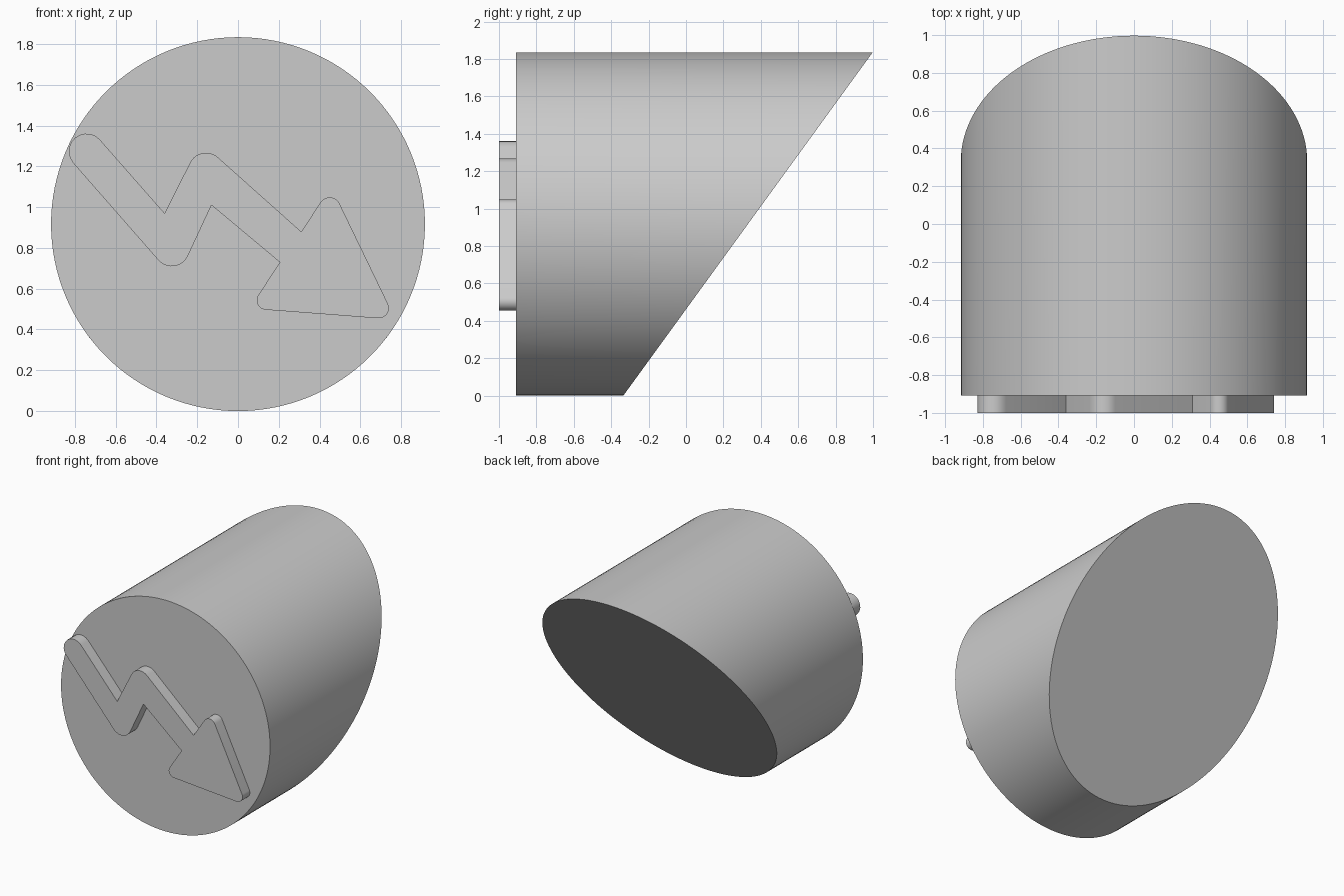
import bpy, bmesh, math
from mathutils import Vector, Matrix

cube = bpy.data.objects.get("Cube")
if cube:
    bpy.data.objects.remove(cube, do_unlink=True)

RADIUS, FRONT, BOLT_FRONT = 0.917, -0.908, -1.0
CUT_LOW, CUT_HIGH = -0.335, 0.997

grey = bpy.data.materials.new("plain grey")
grey.use_nodes = True
colour = (0.6, 0.6, 0.6, 1)
grey.diffuse_color = colour
grey.node_tree.nodes["Principled BSDF"].inputs["Base Color"].default_value = colour


def finish(bm, name):
    bmesh.ops.recalc_face_normals(bm, faces=bm.faces)
    mesh = bpy.data.meshes.new(name)
    bm.to_mesh(mesh)
    bm.free()
    mesh.materials.append(grey)
    obj = bpy.data.objects.new(name, mesh)
    bpy.context.collection.objects.link(obj)
    bpy.ops.object.select_all(action="DESELECT")
    obj.select_set(True)
    bpy.context.view_layer.objects.active = obj
    bpy.ops.object.shade_smooth_by_angle(angle=math.radians(30))
    return obj


# Round body lying along y, its back end sheared to a slant
bm = bmesh.new()
bmesh.ops.create_cone(bm, cap_ends=True, segments=128, radius1=RADIUS,
                      radius2=RADIUS, depth=2,
                      matrix=Matrix.Translation((0, 0, RADIUS)) @ Matrix.Rotation(math.pi / 2, 4, "X"))
for v in bm.verts:
    if v.co.y < 0:
        v.co.y = FRONT
    else:
        v.co.y = CUT_LOW + (CUT_HIGH - CUT_LOW) * v.co.z / (2 * RADIUS)
finish(bm, "slanted_body")


def rounded_outline(corners, steps=10):
    """Counter-clockwise outline joining corner circles (x, z, radius) by tangents."""
    normals = []
    for i, (x, z, r) in enumerate(corners):
        x2, z2, r2 = corners[(i + 1) % len(corners)]
        d = Vector((x2 - x, z2 - z))
        heading = math.atan2(d.y, d.x)
        normals.append(heading - math.acos((r - r2) / d.length))
    points = []
    for i, (x, z, r) in enumerate(corners):
        if r == 0:
            points.append((x, z))
            continue
        start = normals[i - 1]
        sweep = (normals[i] - start) % math.tau
        for k in range(steps + 1):
            a = start + sweep * k / steps
            points.append((x + r * math.cos(a), z + r * math.sin(a)))
    return points


# Raised zigzag arrow on the front face
corners = [
    (-0.743, 1.274, 0.087),                    # tail
    (-0.325, 0.797, 0.087),                    # lower bend
    (-0.13, 1.01, 0), (0.205, 0.73, 0),
    (0.138, 0.543, 0.046),                     # arrowhead
    (0.69, 0.505, 0.05),
    (0.45, 0.995, 0.053),
    (0.31, 0.88, 0),
    (-0.157, 1.18, 0.087),                     # upper bend
    (-0.36, 0.97, 0),
]
bm = bmesh.new()
face = bm.faces.new([bm.verts.new((x, BOLT_FRONT, z)) for x, z in rounded_outline(corners)])
out = bmesh.ops.extrude_face_region(bm, geom=[face], use_keep_orig=True)
moved = [g for g in out["geom"] if isinstance(g, bmesh.types.BMVert)]
bmesh.ops.translate(bm, verts=moved, vec=(0, FRONT - BOLT_FRONT + 0.005, 0))
finish(bm, "zigzag_arrow")
